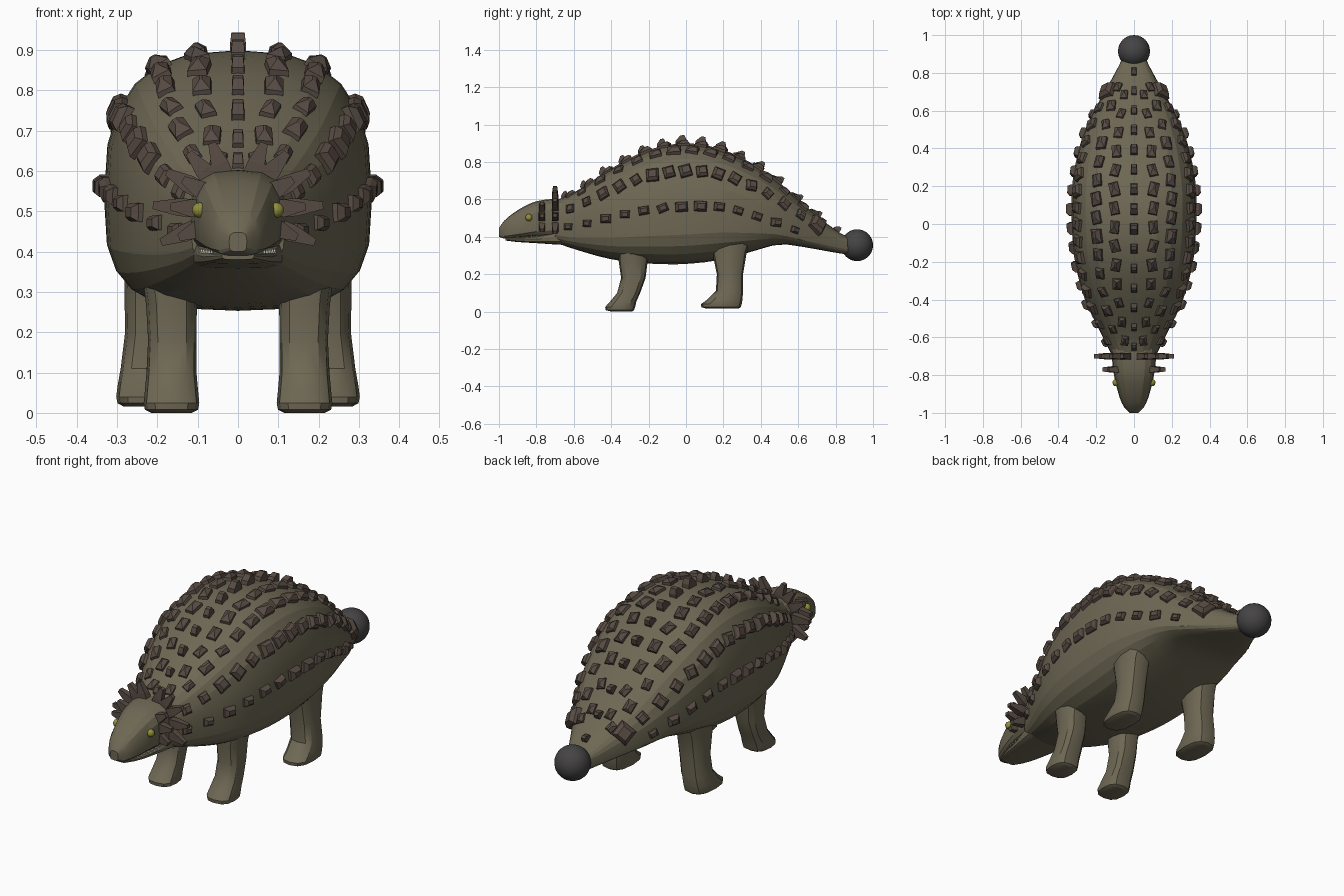
import bpy, bmesh, math, random
from math import sin, cos, pi, radians
from mathutils import Vector, Matrix

if "Cube" in bpy.data.objects:
    bpy.data.objects.remove(bpy.data.objects["Cube"])

random.seed(4)


def material(name, rgb):
    m = bpy.data.materials.new(name)
    m.diffuse_color = (*rgb, 1)
    m.use_nodes = True
    m.node_tree.nodes["Principled BSDF"].inputs["Base Color"].default_value = m.diffuse_color
    return m


SKIN = material("skin", (0.155, 0.137, 0.088))
PLATE = material("plate", (0.095, 0.07, 0.056))
CLUB = material("club", (0.06, 0.057, 0.057))
EYE = material("eye", (0.28, 0.27, 0.04))
TOOTH = material("tooth", (0.6, 0.57, 0.45))


def finish(name, bm, mat, smooth=None):
    bmesh.ops.recalc_face_normals(bm, faces=bm.faces[:])
    me = bpy.data.meshes.new(name)
    bm.to_mesh(me)
    bm.free()
    ob = bpy.data.objects.new(name, me)
    bpy.context.collection.objects.link(ob)
    me.materials.append(mat)
    if smooth:
        bpy.ops.object.select_all(action='DESELECT')
        ob.select_set(True)
        bpy.context.view_layer.objects.active = ob
        bpy.ops.object.shade_smooth_by_angle(angle=radians(smooth))
    return ob


def loft(name, rings, mat, smooth=28):
    bm = bmesh.new()
    vs = [[bm.verts.new(p) for p in r] for r in rings]
    n = len(vs[0])
    for a, b in zip(vs, vs[1:]):
        for i in range(n):
            bm.faces.new((a[i], a[(i + 1) % n], b[(i + 1) % n], b[i]))
    bm.faces.new(vs[0])
    bm.faces.new(vs[-1])
    return finish(name, bm, mat, smooth)


def interp(table, y):
    """Catmull-Rom lookup of the profile values at y."""
    k = 0
    while k < len(table) - 2 and y > table[k + 1][0]:
        k += 1
    a, b = table[k], table[k + 1]
    p, q = table[max(k - 1, 0)], table[min(k + 2, len(table) - 1)]
    d = b[0] - a[0]
    t = (y - a[0]) / d
    out = []
    for j in range(1, len(a)):
        ma = (b[j] - p[j]) / (b[0] - p[0]) * d
        mb = (q[j] - a[j]) / (q[0] - a[0]) * d
        out.append((2*t**3 - 3*t*t + 1) * a[j] + (t**3 - 2*t*t + t) * ma
                   + (3*t*t - 2*t**3) * b[j] + (t**3 - t*t) * mb)
    return out


def power(v, e):
    return math.copysign(abs(v) ** e, v)


def surf(table, y, t, n_up=2.7, n_low=3.2):
    """Point of a rounded-box cross-section at angle t (0 side, 90 top)."""
    w, zb, zc, zt = interp(table, y)
    e = 2 / (n_up if sin(t) >= 0 else n_low)
    h = zt - zc if sin(t) >= 0 else zc - zb
    return Vector((w * power(cos(t), e), y, zc + h * power(sin(t), e)))


def hull(name, table, steps, sides, smooth=28, **kw):
    y0, y1 = table[0][0], table[-1][0]
    rings = [[surf(table, y0 + (y1 - y0) * i / steps, 2 * pi * k / sides, **kw)
              for k in range(sides)] for i in range(steps + 1)]
    return loft(name, rings, SKIN, smooth)


# Body and tail: y, half width, bottom, widest height, top
BODY = [(-0.70, .115, .37, .44, .595), (-0.60, .165, .335, .44, .635),
        (-0.40, .26, .28, .48, .765), (-0.20, .312, .257, .515, .865),
        (0.0, .33, .255, .53, .90), (0.20, .328, .28, .53, .865),
        (0.40, .292, .335, .48, .765), (0.50, .258, .36, .45, .69),
        (0.60, .212, .35, .415, .60), (0.80, .10, .315, .365, .435),
        (0.90, .05, .30, .35, .385)]
hull("body", BODY, 22, 24, 14)

# Head and lower jaw
HEAD = [(-1.0, .022, .40, .425, .448), (-0.98, .046, .39, .425, .478),
        (-0.93, .072, .395, .43, .522), (-0.87, .09, .40, .445, .56),
        (-0.80, .106, .402, .47, .59), (-0.70, .118, .40, .49, .603),
        (-0.62, .125, .40, .50, .60)]
hull("head", HEAD, 14, 16, 20, n_up=2.9, n_low=4)
JAW = [(-0.965, .04, .38, .39, .398), (-0.90, .068, .372, .388, .40),
       (-0.80, .09, .366, .388, .41), (-0.68, .112, .358, .40, .44),
       (-0.60, .12, .355, .40, .45)]
hull("lower_jaw", JAW, 8, 16, n_low=4)


# Legs: z, y front, y back, x centre, x half width
def leg(name, rows, s):
    rings = []
    for z, ya, yb, xc, xh in rows:
        rings.append([Vector((s * (xc + xh * power(cos(a), .75)),
                              (ya + yb) / 2 + (yb - ya) / 2 * power(sin(a), .75), z))
                      for a in [2 * pi * k / 12 for k in range(12)]])
    loft(name, rings, SKIN, 32)


FRONT = [(.42, -.36, -.17, .175, .075), (.27, -.36, -.205, .165, .063),
         (.18, -.347, -.216, .163, .06), (.10, -.368, -.245, .165, .062),
         (.055, -.405, -.265, .165, .066), (.025, -.432, -.272, .165, .069),
         (.008, -.43, -.278, .165, .066), (.0, -.40, -.29, .165, .05)]
BACK = [(.46, .11, .38, .20, .08), (.32, .14, .325, .212, .07),
        (.20, .165, .305, .215, .065), (.11, .16, .305, .225, .066),
        (.065, .115, .302, .23, .069), (.04, .08, .298, .232, .07),
        (.024, .082, .293, .232, .067), (.016, .11, .28, .232, .052)]
for s, side in ((1, "right"), (-1, "left")):
    leg("front_leg_" + side, FRONT, s)
    leg("back_leg_" + side, BACK, s)


# One armour plate: tapered block standing on point p
def plate(bm, p, n, u, l, w, h, tl, tw, shift=0.0, flip=False):
    v = n.cross(u).normalized()
    vs = []
    for hz, fl, fw, sh in ((-.02, 1, 1, 0), (h * .4, .95, .95, shift * .3), (h, tl, tw, shift)):
        for a, b in ((-1, -1), (1, -1), (1, 1), (-1, 1)):
            q = p + n * hz + u * (a * l * fl / 2 + sh) + v * (b * w * fw / 2)
            if flip:
                q.x = -q.x
            vs.append(bm.verts.new(q))
    for r in (0, 4):
        for i in range(4):
            j = (i + 1) % 4
            bm.faces.new((vs[r + i], vs[r + j], vs[r + 4 + j], vs[r + 4 + i]))
    bm.faces.new(vs[:4])
    bm.faces.new(vs[8:])


# Rows of plates: name, angle, y start, y end, count, length, width, height, tapers, lean
ROWS = [("spine_plates", 90, -.65, .80, 15, .05, .034, .036, .35, .8, .012),
        ("inner_back_plates", 78, -.62, .68, 14, .062, .044, .022, .35, .15, .014),
        ("outer_back_plates", 60, -.56, .72, 14, .064, .048, .024, .4, .25, .014),
        ("upper_side_plates", 30, -.62, .70, 16, .058, .06, .022, .6, .55, .006),
        ("lower_side_plates", 2, -.63, .58, 13, .058, .046, .023, .6, .5, .006)]
for name, deg, y0, y1, num, l, w, h, tl, tw, lean in ROWS:
    bm = bmesh.new()
    t = radians(deg)
    for i in range(num):
        y = y0 + (y1 - y0) * i / (num - 1)
        p = surf(BODY, y, t)
        u = (surf(BODY, y + .02, t) - surf(BODY, y - .02, t)).normalized()
        c = surf(BODY, y, t + .05) - surf(BODY, y, max(t - .05, .01))
        n = c.cross(u).normalized()
        if n.dot(p - Vector((0, y, .4))) < 0:
            n = -n
        if deg < 90:
            u = Matrix.Rotation(random.uniform(-.3, .3), 3, n) @ u
        f = random.uniform(.88, 1.12) * (.8 + .3 * sin(pi * (i + 1) / (num + 1)))
        if name == "upper_side_plates" and i == num - 1:
            f = 1.45
        for flip in ((False,) if deg == 90 else (False, True)):
            plate(bm, p, n, u, l * f, w * f, h * f, tl, tw, lean, flip)
    finish(name, bm, PLATE)

# Collar of horns around the back of the head
bm = bmesh.new()
for y, angles, rx, rz in ((-.70, (-22, 4, 29, 50, 69), .212, .178),
                          (-.77, (-24, 4, 30), .168, .135)):
    for d in angles:
        a = radians(d)
        n = Vector((cos(a), 0, sin(a)))
        r = 1 / math.hypot(cos(a) / rx, sin(a) / rz)
        for flip in (False, True):
            plate(bm, Vector((0, y, .50)) + n * r * .5, n, Vector((0, 1, 0)),
                  .036, .046, r * .5, .6, .4, 0, flip)
finish("head_horns", bm, PLATE)

# Eyes
bm = bmesh.new()
for s in (1, -1):
    g = bmesh.ops.create_uvsphere(bm, u_segments=12, v_segments=8, radius=.019)
    bmesh.ops.translate(bm, verts=g["verts"], vec=(s * .095, -.84, .503))
finish("eyes", bm, EYE, 40)

# Teeth along the mouth line
bm = bmesh.new()
for i in range(6):
    y = -.90 + i * .025
    w = interp(JAW, y)[0]
    for s in (1, -1):
        g = bmesh.ops.create_cone(bm, cap_ends=True, segments=5, radius1=.005, radius2=.001, depth=.014)
        bmesh.ops.translate(bm, verts=g["verts"], vec=(s * w * .96, y, .402))
finish("teeth", bm, TOOTH)

# Tail club
bm = bmesh.new()
bmesh.ops.create_uvsphere(bm, u_segments=24, v_segments=16, radius=.085)
bmesh.ops.translate(bm, verts=bm.verts[:], vec=(0, .915, .355))
finish("tail_club", bm, CLUB, 40)
